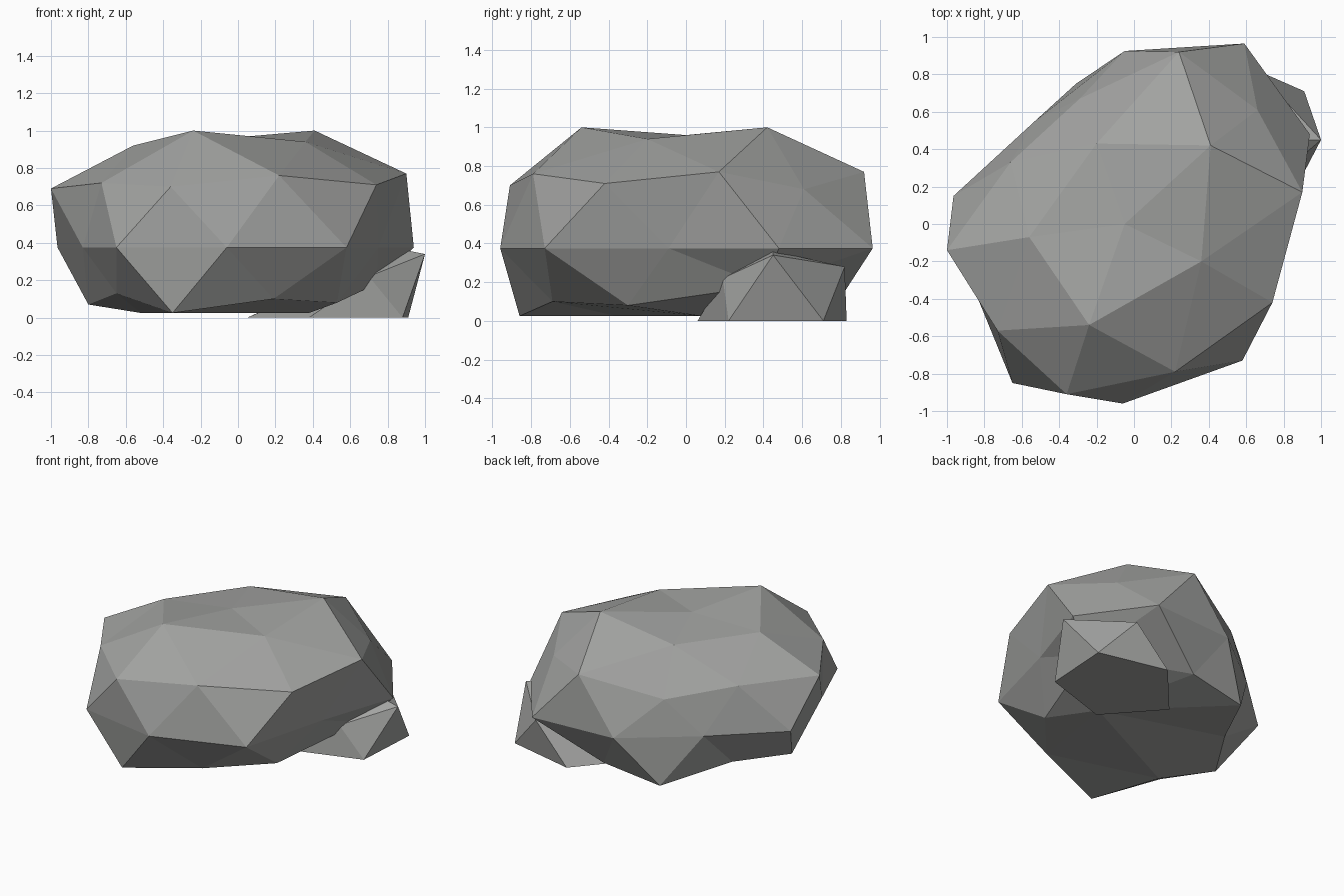
import bpy
import bmesh
from mathutils import Vector

# Remove the default object
default_cube = bpy.data.objects.get("Cube")
if default_cube:
    bpy.data.objects.remove(default_cube, do_unlink=True)


def make_material(name, colour):
    material = bpy.data.materials.new(name)
    material.use_nodes = True
    material.diffuse_color = colour
    shader = material.node_tree.nodes["Principled BSDF"]
    shader.inputs["Base Color"].default_value = colour
    shader.inputs["Roughness"].default_value = 0.9
    return material


def make_rock(name, corners, material, centre=None, squash=0.5):
    """Skin a set of corners with flat triangles.

    With a centre, corners are first projected onto a sphere, skinned there and
    moved back, so shallow dents between the corners survive.
    """
    mesh_builder = bmesh.new()
    home = {}
    for corner in corners:
        target = Vector(corner)
        start = target
        if centre:
            start = target - Vector(centre)
            start.z /= squash
            start.normalize()
        vert = mesh_builder.verts.new(start)
        home[vert] = target
    hull = bmesh.ops.convex_hull(mesh_builder, input=mesh_builder.verts[:])
    unused = [item for item in hull["geom_interior"]
              if isinstance(item, bmesh.types.BMVert)]
    for vert in unused:
        home.pop(vert, None)
    bmesh.ops.delete(mesh_builder, geom=unused, context="VERTS")
    for vert, target in home.items():
        vert.co = target
    bmesh.ops.recalc_face_normals(mesh_builder, faces=mesh_builder.faces[:])

    mesh = bpy.data.meshes.new(name)
    mesh_builder.to_mesh(mesh)
    mesh_builder.free()
    mesh.materials.append(material)
    rock = bpy.data.objects.new(name, mesh)
    bpy.context.collection.objects.link(rock)
    return rock


def at_height(height, outline):
    return [(x, y, height) for x, y in outline]


stone = make_material("stone grey", (0.36, 0.365, 0.355, 1))

# Large boulder: crown, shoulder, widest ring and underside
crown = [
    (-0.24, -0.54, 1), (0.41, 0.42, 1), (0.36, -0.2, 0.94),
    (-0.05, 0, 0.96), (-0.56, -0.07, 0.92), (-0.2, 0.43, 0.92),
]
shoulder = [
    (0.22, -0.79, 0.76), (0.74, -0.42, 0.71), (0.9, 0.17, 0.77),
    (0.66, 0.61, 0.68), (0.24, 0.92, 0.77), (-0.29, 0.67, 0.63),
    (-0.66, 0.33, 0.7), (-1, -0.14, 0.69), (-0.73, -0.57, 0.72),
    (-0.36, -0.91, 0.7),
]
widest_ring = at_height(0.375, [
    (-0.06, -0.96), (0.58, -0.73), (0.75, -0.09), (0.94, 0.48),
    (0.59, 0.965), (-0.05, 0.925), (-0.53, 0.55), (-0.965, 0.15),
    (-0.83, -0.41), (-0.65, -0.85),
])
underside = [
    (-0.65, -0.5, 0.13), (-0.8, -0.1, 0.07), (-0.57, 0.27, 0.09),
    (0.13, 0.78, 0.09), (0.74, 0.4, 0.18), (0.53, -0.3, 0.08),
    (0.19, -0.69, 0.1),
]
resting_face = at_height(0.025, [
    (-0.35, -0.86), (-0.52, -0.36), (-0.31, 0.75), (0.38, 0.08),
])
make_rock("large_boulder",
          crown + shoulder + widest_ring + underside + resting_face,
          stone, centre=(0, 0, 0.45))

# Small stone wedged under the back corner
small_base = at_height(0, [
    (0.05, 0.43), (0.38, 0.06), (0.88, 0.22), (0.91, 0.71), (0.4, 0.83),
])
small_top = [
    (1, 0.45, 0.34), (0.9, 0.45, 0.36), (0.7, 0.19, 0.22), (0.66, 0.82, 0.28),
]
make_rock("small_stone", small_base + small_top, stone)
